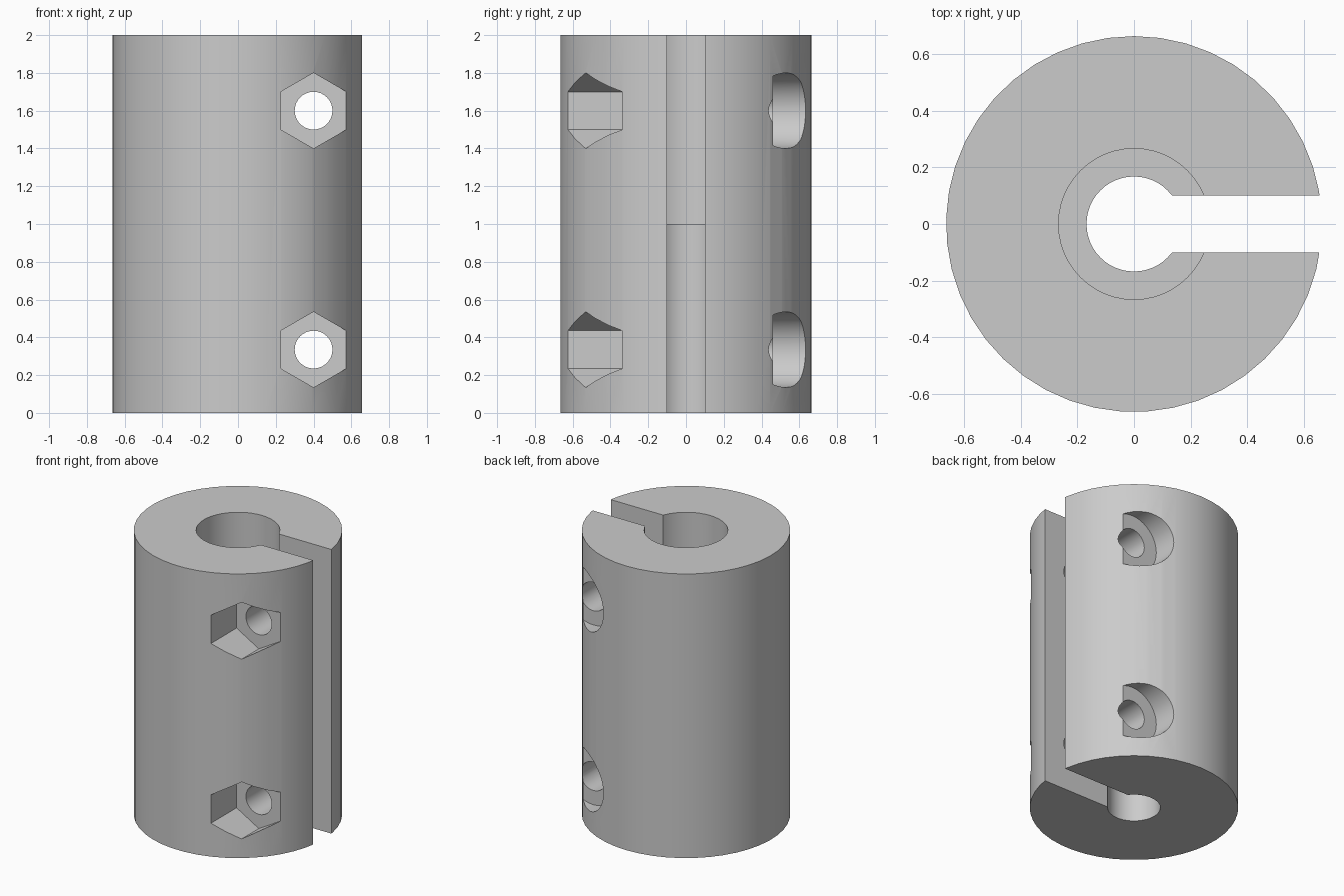
import bpy
import bmesh
from math import pi
from mathutils import Matrix

cube = bpy.data.objects.get("Cube")
if cube:
    bpy.data.objects.remove(cube, do_unlink=True)

RADIUS, HEIGHT = 0.665, 2.0
BOLT_X, BOLT_HEIGHTS = 0.4, (0.335, 1.6)

grey = bpy.data.materials.new("plain grey")
grey.use_nodes = True
colour = (0.6, 0.6, 0.6, 1)
grey.diffuse_color = colour
grey.node_tree.nodes["Principled BSDF"].inputs["Base Color"].default_value = colour


def add_object(name, bm):
    mesh = bpy.data.meshes.new(name)
    bm.to_mesh(mesh)
    bm.free()
    mesh.materials.append(grey)
    obj = bpy.data.objects.new(name, mesh)
    bpy.context.collection.objects.link(obj)
    return obj


def cylinder(name, radius, start, end, sides, x=0, z=0, along_y=False):
    """Cylinder from start to end along z, or along y at the given x and z."""
    bm = bmesh.new()
    turn = Matrix.Rotation(pi / 2, 4, "X") if along_y else Matrix()
    middle = (start + end) / 2
    place = Matrix.Translation((x, middle, z) if along_y else (x, 0, middle))
    bmesh.ops.create_cone(bm, cap_ends=True, segments=sides, radius1=radius,
                          radius2=radius, depth=end - start, matrix=place @ turn)
    return add_object(name, bm)


# Sleeve body
body = cylinder("clamp_coupler", RADIUS, 0, HEIGHT, 45)

# Stepped bore: narrow below, wide above
cutters = [cylinder("narrow_bore", 0.168, -0.5, 2.5, 48),
           cylinder("wide_bore", 0.267, HEIGHT / 2, 2.5, 48)]

# Clamping slot on the left side
bm = bmesh.new()
bmesh.ops.create_cube(bm, size=1, matrix=Matrix.Translation((0.5, 0, 1))
                      @ Matrix.Diagonal((1, 0.2, 3, 1)))
cutters.append(add_object("clamp_slot", bm))

# Bolt holes with nut pockets in front and round head pockets behind
for z in BOLT_HEIGHTS:
    cutters += [
        cylinder("bolt_hole", 0.1, -1, 1, 32, BOLT_X, z, True),
        cylinder("nut_pocket", 0.2, -1, -0.34, 6, BOLT_X, z, True),
        cylinder("head_pocket", 0.2, 0.46, 1, 40, BOLT_X, z, True),
    ]

bpy.ops.object.select_all(action="DESELECT")
body.select_set(True)
bpy.context.view_layer.objects.active = body
for cutter in cutters:
    cutter.hide_render = True
    cut = body.modifiers.new(cutter.name, "BOOLEAN")
    cut.operation = "DIFFERENCE"
    cut.solver = "EXACT"
    cut.object = cutter
    bpy.ops.object.modifier_apply(modifier=cut.name)
    bpy.data.objects.remove(cutter, do_unlink=True)

bpy.ops.object.shade_smooth_by_angle(angle=pi / 6)
